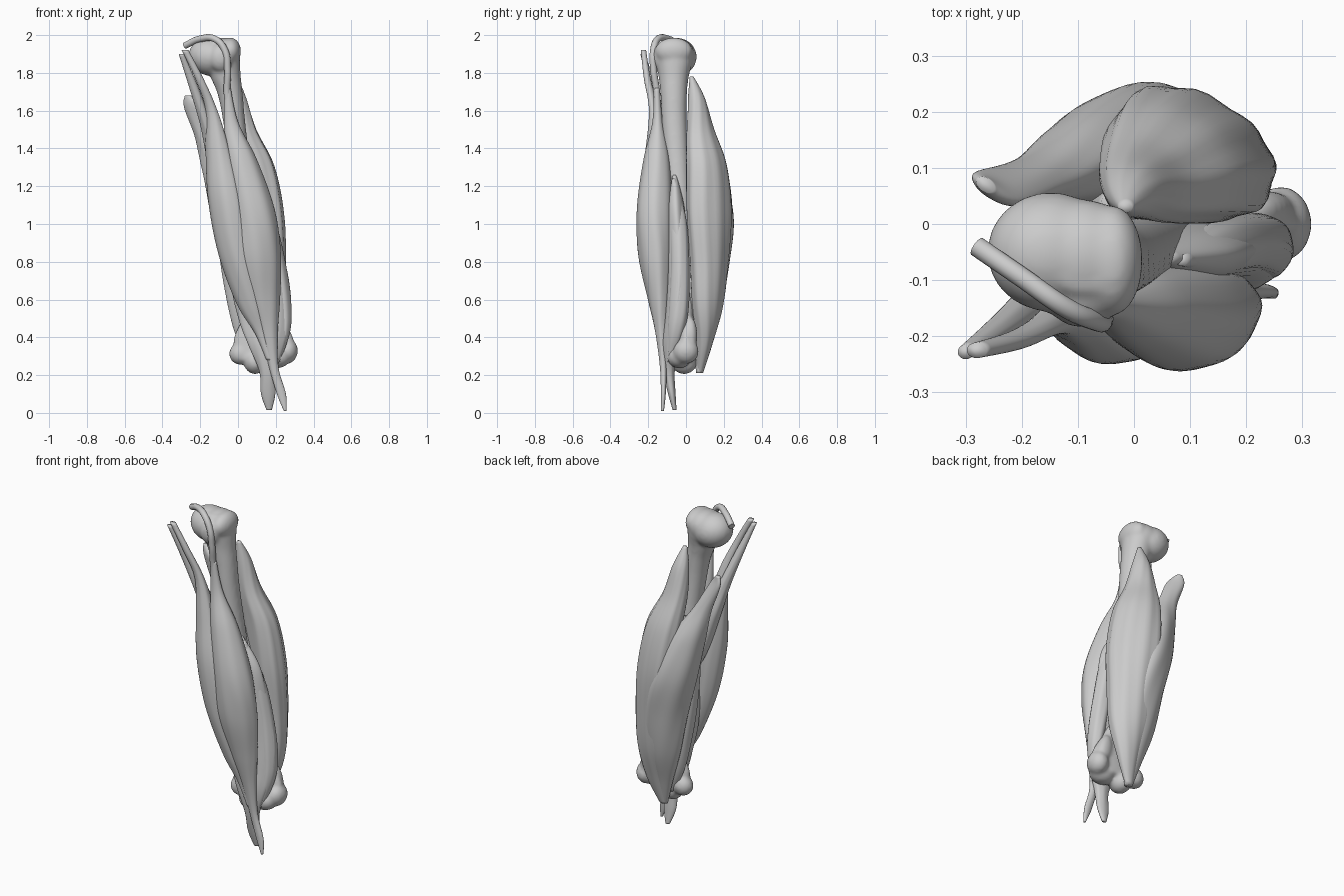
import bpy, bmesh, math
from mathutils import Vector, Matrix


def spline(rows, t):
    """Catmull-Rom interpolation of whole rows at parameter t (row index)."""
    i = min(int(t), len(rows) - 2)
    f = t - i
    p = [rows[max(0, min(len(rows) - 1, i + k))] for k in (-1, 0, 1, 2)]
    return [0.5 * (2 * b + (c - a) * f + (2 * a - 5 * b + 4 * c - d) * f * f
                   + (3 * b - a - 3 * c + d) * f ** 3) for a, b, c, d in zip(*p)]


def loft(bm, rows, sides=40, steps=7, groove=0.0, folds=7):
    """Skin horizontal ellipses; each row is x, y, z, rx, ry, turn in degrees."""
    rings = []
    n = (len(rows) - 1) * steps
    for s in range(n + 1):
        x, y, z, rx, ry, turn = spline(rows, s / steps)
        rx, ry, turn = max(rx, .004), max(ry, .004), math.radians(turn)
        ring = []
        for k in range(sides):
            a = 2 * math.pi * k / sides
            g = 1 + groove * math.sin(folds * a + 5 * s / n) * math.sin(math.pi * s / n)
            u, v = rx * g * math.cos(a), ry * g * math.sin(a)
            ring.append(bm.verts.new((x + u * math.cos(turn) - v * math.sin(turn),
                                      y + u * math.sin(turn) + v * math.cos(turn), z)))
        rings.append(ring)
    for a, b in zip(rings, rings[1:]):
        for k in range(sides):
            bm.faces.new((a[k], a[k - 1], b[k - 1], b[k]))
    bm.faces.new(rings[0])
    bm.faces.new(rings[-1][::-1])


def ball(bm, c, r, turn=0):
    m = Matrix.Translation(c) @ Matrix.Rotation(math.radians(turn), 4, 'Y') @ Matrix.Diagonal((*r, 1))
    bmesh.ops.create_uvsphere(bm, u_segments=32, v_segments=20, radius=1, matrix=m)


def finish(name, bm):
    bmesh.ops.recalc_face_normals(bm, faces=bm.faces)
    me = bpy.data.meshes.new(name)
    bm.to_mesh(me)
    bm.free()
    for p in me.polygons:
        p.use_smooth = True
    ob = bpy.data.objects.new(name, me)
    bpy.context.collection.objects.link(ob)
    return ob


def muscle(name, rows, groove=0.02, folds=7):
    bm = bmesh.new()
    loft(bm, rows, groove=groove, folds=folds)
    return finish(name, bm)


# Arm bone: shaft, rounded head, tubercle and elbow condyles fused together
bm = bmesh.new()
loft(bm, [(-.09, -.06, 1.975, .06, .06, 0), (-.085, -.06, 1.90, .09, .10, 0),
          (-.065, -.065, 1.78, .08, .08, 0), (-.04, -.065, 1.68, .066, .07, 0),
          (-.015, -.06, 1.50, .058, .065, 0), (.04, -.03, 1.05, .06, .06, 0),
          (.09, -.01, .70, .065, .055, 0), (.125, 0, .52, .10, .045, 0),
          (.135, 0, .39, .16, .05, 0), (.13, -.01, .28, .14, .05, 0)])
ball(bm, (-.148, -.05, 1.885), (.115, .107, .10), 15)
ball(bm, (-.09, -.055, 1.90), (.09, .10, .087))
ball(bm, (-.04, -.065, 1.915), (.056, .10, .072))
ball(bm, (-.09, -.135, 1.88), (.065, .05, .075))
ball(bm, (.015, .01, .315), (.063, .055, .06), -35)
ball(bm, (.262, 0, .325), (.055, .068, .066), 10)
ball(bm, (.235, .025, .41), (.045, .035, .10), -15)
ball(bm, (.20, -.035, .295), (.08, .065, .06))
ball(bm, (.09, -.01, .27), (.06, .07, .065))
bone = finish("arm_bone", bm)
rm = bone.modifiers.new("fuse", 'REMESH')
rm.mode, rm.voxel_size, rm.use_smooth_shade = 'VOXEL', .009, True
sm = bone.modifiers.new("soften", 'SMOOTH')
sm.factor, sm.iterations = .5, 14

# Front muscle: inner and outer bellies sharing the lower tendon
muscle("biceps_inner_belly", [
    (-.28, -.225, 1.92, .018, .014, 0), (-.205, -.205, 1.77, .022, .018, 0),
    (-.14, -.17, 1.60, .032, .025, -20), (-.105, -.155, 1.38, .07, .055, -35),
    (-.065, -.16, 1.12, .10, .08, -40), (-.015, -.155, .84, .095, .075, -35),
    (.06, -.14, .58, .07, .05, -20), (.125, -.13, .42, .035, .025, 0),
    (.17, -.125, .28, .02, .015, 0)], .018)
muscle("biceps_outer_belly", [
    (-.055, -.155, 1.72, .016, .015, 0), (-.037, -.15, 1.54, .038, .028, 0),
    (.018, -.155, 1.34, .082, .07, 0), (.08, -.165, 1.08, .112, .095, 0),
    (.115, -.165, .84, .112, .085, 15), (.142, -.145, .60, .08, .055, 10),
    (.165, -.13, .42, .045, .032, 0), (.19, -.12, .24, .025, .018, 0),
    (.23, -.12, .10, .024, .013, 0), (.25, -.125, .01, .007, .008, 0)], .018)

# Thin tendon arching over the bone head
cu = bpy.data.curves.new("biceps_arch_tendon", 'CURVE')
cu.dimensions, cu.bevel_depth, cu.bevel_resolution, cu.use_fill_caps = '3D', .018, 4, True
path = [(-.28, -.04, 1.945), (-.20, -.095, 1.98), (-.12, -.15, 1.978), (-.07, -.172, 1.92),
        (-.055, -.172, 1.82), (-.058, -.155, 1.70), (-.045, -.15, 1.58)]
sp = cu.splines.new('BEZIER')
sp.bezier_points.add(len(path) - 1)
for bp, co in zip(sp.bezier_points, path):
    bp.co = co
    bp.handle_left_type = bp.handle_right_type = 'AUTO'
bpy.context.collection.objects.link(bpy.data.objects.new("biceps_arch_tendon", cu))

# Slim inner strap from the shoulder to mid-shaft
muscle("coracoid_strap_muscle", [
    (-.30, -.228, 1.90, .014, .013, 0), (-.24, -.185, 1.74, .024, .022, 0),
    (-.168, -.13, 1.53, .034, .04, 0), (-.11, -.085, 1.35, .055, .055, 0),
    (-.05, -.05, 1.12, .05, .045, 0), (.02, -.02, .92, .02, .02, 0)])

# Deep front muscle with its own tapering tendon
muscle("brachialis", [
    (.06, -.06, 1.26, .012, .01, 0), (.085, -.055, 1.10, .095, .045, 0),
    (.09, -.05, .90, .135, .06, 4), (.115, -.045, .68, .155, .065, 4),
    (.14, -.055, .50, .138, .06, 0), (.15, -.085, .36, .095, .045, 0),
    (.158, -.09, .22, .045, .03, 0), (.16, -.075, .10, .038, .02, 0),
    (.165, -.06, .015, .014, .01, 0)], .025)
# Outer flap of the deep muscle, running down to the outer condyle
muscle("brachialis_outer_slip", [
    (.085, -.065, 1.24, .01, .01, 0), (.15, -.042, 1.02, .046, .045, 0),
    (.20, -.032, .78, .054, .05, 0), (.235, -.038, .56, .048, .052, 0),
    (.24, -.055, .42, .034, .042, 0), (.21, -.085, .27, .012, .015, 0)])

# Rear muscle: long, side and deep heads
muscle("triceps_long_head", [
    (-.265, .07, 1.68, .018, .012, -35), (-.242, .064, 1.62, .05, .022, -32),
    (-.17, .082, 1.46, .058, .042, -10), (-.09, .115, 1.27, .10, .078, 25),
    (-.02, .145, 1.04, .13, .095, 30), (.035, .14, .80, .125, .085, 20),
    (.07, .12, .56, .105, .07, 10), (.09, .09, .36, .06, .04, 0),
    (.10, .07, .21, .025, .018, 0)], .025, 6)
muscle("triceps_side_head", [
    (-.015, .03, 1.78, .012, .01, 0), (-.005, .055, 1.67, .048, .043, -20),
    (.018, .077, 1.50, .085, .065, -35), (.07, .11, 1.31, .132, .092, -35),
    (.108, .127, 1.06, .15, .098, -37), (.13, .125, .80, .13, .09, -30),
    (.138, .115, .56, .11, .075, -20), (.125, .095, .36, .066, .044, 0),
    (.10, .075, .21, .022, .015, 0)], .03, 9)
muscle("triceps_deep_head", [
    (-.03, .03, 1.35, .03, .03, 0), (-.015, .04, 1.10, .10, .06, 0),
    (.02, .045, .84, .12, .065, 0), (.06, .045, .60, .12, .055, 0),
    (.075, .045, .42, .09, .04, 0), (.08, .04, .28, .03, .02, 0)], .02)
